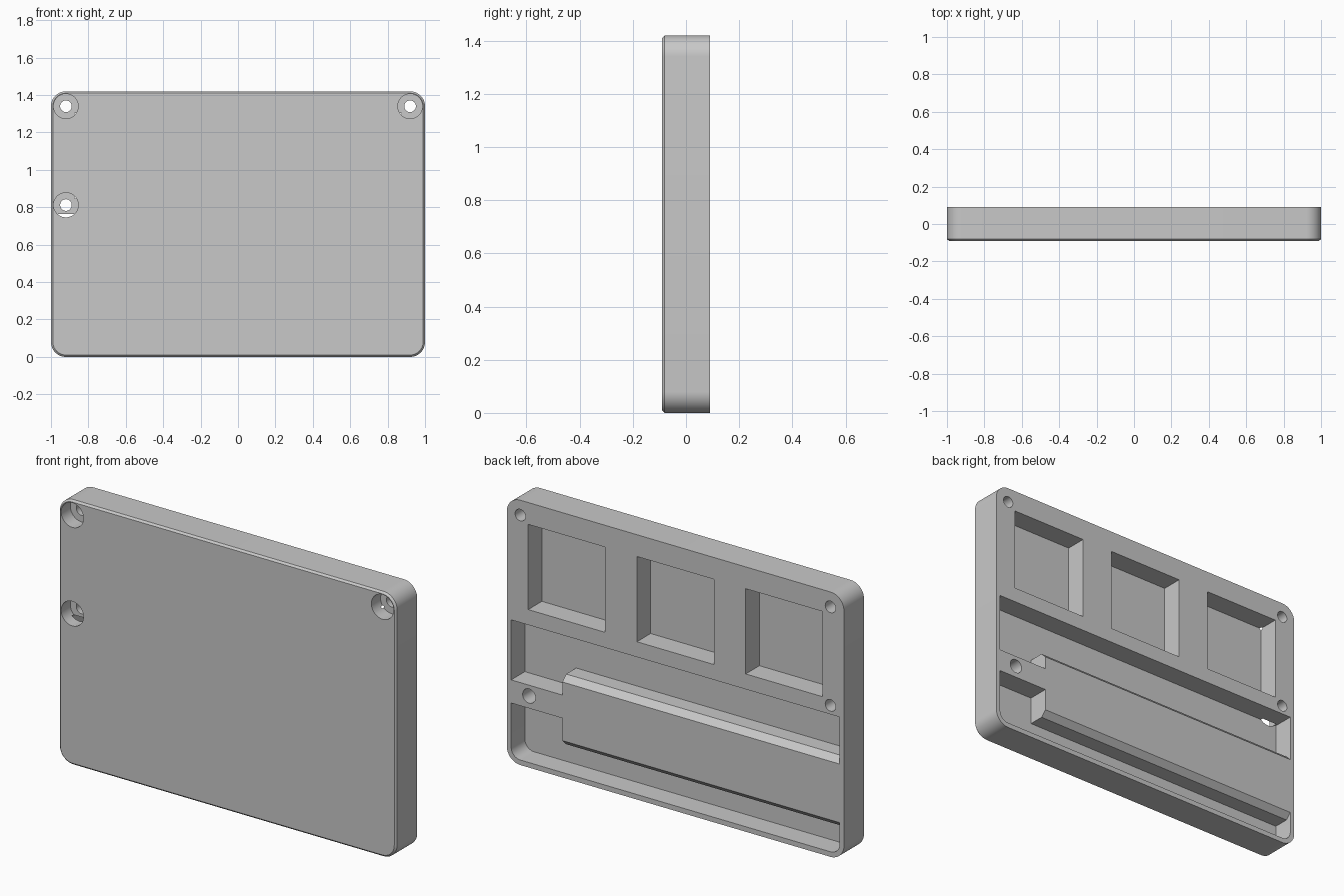
import bpy, bmesh, math

if "Cube" in bpy.data.objects:
    bpy.data.objects.remove(bpy.data.objects["Cube"])

W, H, T = 1.0, 1.42, 0.09        # half width, height, half thickness
FLOOR = T - 0.116                # y of the pocket floors
OUT = T + 0.03                   # cutters reach past the back face
CH = 0.031                       # chamfer along the middle bar

grey = bpy.data.materials.new("plain grey")
grey.diffuse_color = (0.58, 0.58, 0.58, 1)
grey.use_nodes = True
grey.node_tree.nodes["Principled BSDF"].inputs["Base Color"].default_value = grey.diffuse_color


def arc(cx, cz, r, a0, a1, n=12):
    return [(cx + r * math.cos(math.radians(a0 + (a1 - a0) * i / n)),
             cz + r * math.sin(math.radians(a0 + (a1 - a0) * i / n))) for i in range(n + 1)]


def round_rect(x0, x1, z0, z1, r):
    return (arc(x1 - r, z0 + r, r, -90, 0) + arc(x1 - r, z1 - r, r, 0, 90) +
            arc(x0 + r, z1 - r, r, 90, 180) + arc(x0 + r, z0 + r, r, 180, 270))


def loft(name, rings):
    """Skin equal-length rings of 3D points and cap both ends."""
    bm = bmesh.new()
    vs = [[bm.verts.new(p) for p in ring] for ring in rings]
    n = len(vs[0])
    for a, b in zip(vs, vs[1:]):
        for i in range(n):
            j = (i + 1) % n
            bm.faces.new((a[i], a[j], b[j], b[i]))
    bm.faces.new(vs[0])
    bm.faces.new(vs[-1])
    bmesh.ops.recalc_face_normals(bm, faces=bm.faces)
    me = bpy.data.meshes.new(name)
    bm.to_mesh(me)
    bm.free()
    me.materials.append(grey)
    ob = bpy.data.objects.new(name, me)
    bpy.context.collection.objects.link(ob)
    return ob


def ring(points, y):
    return [(x, y, z) for x, z in points]


def prism(name, points, y0, y1):
    return loft(name, [ring(points, y0), ring(points, y1)])


# Case body: rounded slab with a fine chamfer round the front
case = loft("case", [
    ring(round_rect(-W + 0.01, W - 0.01, 0.01, H - 0.01, 0.07), -T),
    ring(round_rect(-W, W, 0, H, 0.08), -T + 0.01),
    ring(round_rect(-W, W, 0, H, 0.08), T)])


def cut(cutter):
    bpy.context.view_layer.objects.active = case
    mod = case.modifiers.new("cut", 'BOOLEAN')
    mod.operation = 'DIFFERENCE'
    mod.solver = 'EXACT'
    mod.object = cutter
    bpy.ops.object.modifier_apply(modifier=mod.name)
    bpy.data.objects.remove(cutter)


def circle(x, z, r):
    return arc(x, z, r, 0, 352.5, 47)


# Three square pockets in the back
for cx in (-0.645, 0, 0.645):
    cut(prism("square_pocket", [(cx - 0.228, 0.846), (cx + 0.228, 0.846),
                                (cx + 0.228, 1.303), (cx - 0.228, 1.303)], FLOOR, OUT))

# Upper channel, stepping down beside the screw pad
X0, X1, STEP = -0.974, 0.974, 0.67
BAR_TOP, BAR_LOW = 0.512, 0.198
cut(prism("upper_channel", [
    (X0, 0.764), (X0, BAR_TOP + CH), (STEP, BAR_TOP + CH),
    (STEP, 0.442), (X1, 0.442), (X1, 0.764)], FLOOR, OUT))

# Lower channel with rounded bottom corners
R = 0.054
cut(prism("lower_channel",
          arc(X0 + R, 0.027 + R, R, 180, 270) + arc(X1 - R, 0.027 + R, R, 270, 360) +
          [(X1, 0.318), (STEP, 0.318), (STEP, BAR_LOW - CH), (X0, BAR_LOW - CH)],
          FLOOR, OUT))

# Chamfers on both long edges of the bar between the channels
for edge, s in ((BAR_TOP, 1), (BAR_LOW, -1)):
    prof = [(T - CH, edge + s * CH), (T + 0.02, edge - s * 0.02),
            (T + 0.02, edge + s * 0.06), (T - CH, edge + s * 0.06)]
    cut(loft("bar_chamfer", [[(x, y, z) for y, z in prof] for x in (X0, STEP + 0.01)]))

# Through holes with wide counterbores from the front
for x, z in ((-0.92, 1.34), (0.92, 1.34), (-0.92, 0.812)):
    cut(prism("counterbore", circle(x, z, 0.066), -OUT, -0.012))
    cut(prism("screw_hole", circle(x, z, 0.031), -0.05, OUT))

# Blind hole in the screw pad
cut(prism("blind_hole", circle(0.868, 0.384, 0.038), -0.01, OUT))

# Smooth rounded corners, sharp edges kept
bpy.ops.object.select_all(action='DESELECT')
case.select_set(True)
bpy.context.view_layer.objects.active = case
bpy.ops.object.shade_smooth_by_angle(angle=math.radians(30))
